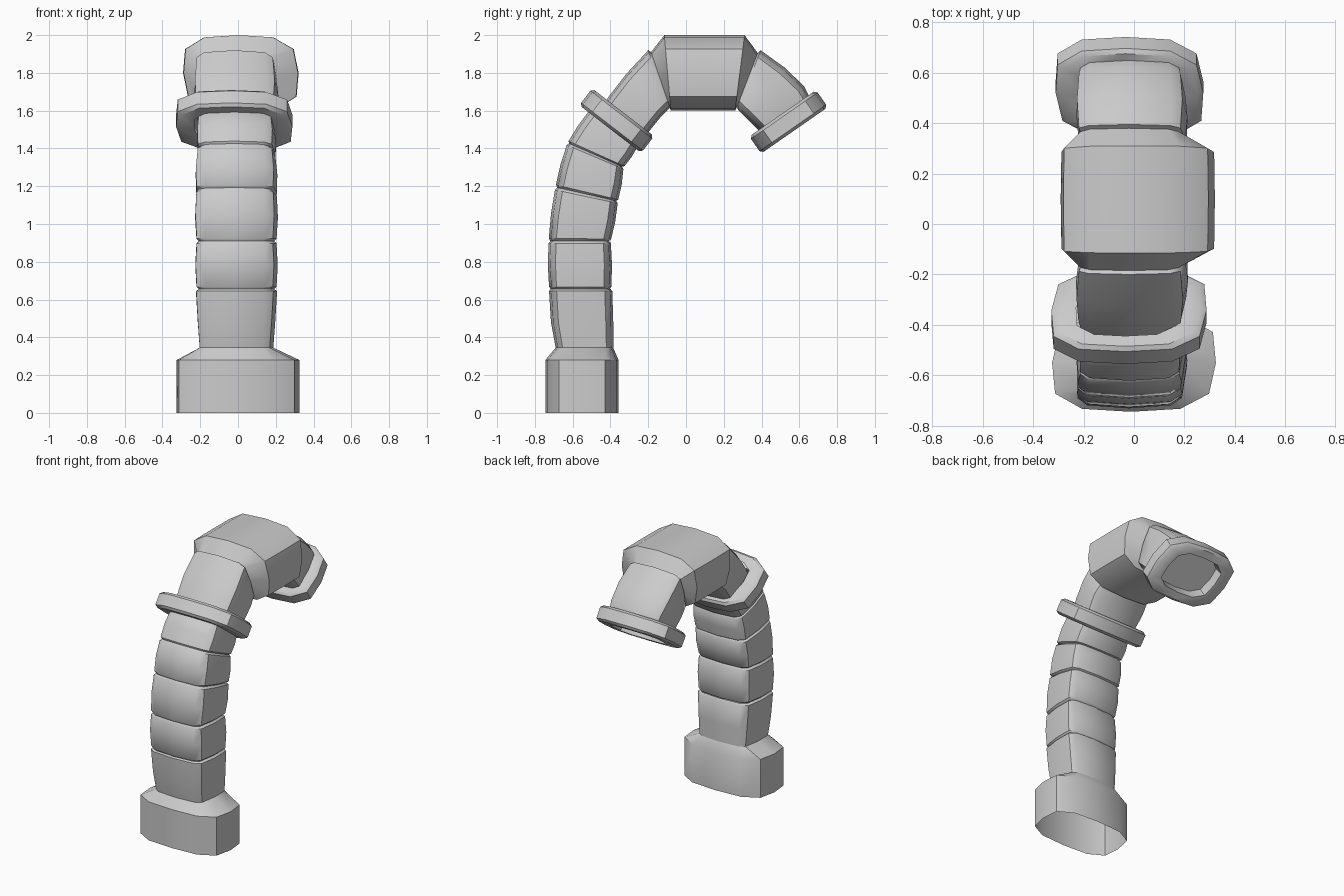
import bpy, bmesh, math
from mathutils import Vector

if "Cube" in bpy.data.objects:
    bpy.data.objects.remove(bpy.data.objects["Cube"])

# Half outlines of the cross-sections (side, outward), mirrored to a 12-sided ring
TUBE = [(0, 1), (.76, .93), (.95, .76), (1, 0), (.95, -.76), (.76, -.93), (0, -1)]
WIDE = [(0, 1), (.6, .94), (.94, .63), (1, 0), (.94, -.63), (.6, -.94), (0, -1)]


def ring(o, i, w, prof=TUBE, s=1.0, cx=-0.008, shear=0.012):
    """Section between outer and inner (y, z) points, half width w."""
    o, i = Vector(o), Vector(i)
    mid, half = (o + i) / 2, (o - i) / 2 * s
    full = prof + [(-a, b) for a, b in prof[-2:0:-1]]
    return [(cx + a * w * s - shear * b, *(mid + half * b)) for a, b in full]


def loft(name, rings, cap=False, angle=40):
    bm = bmesh.new()
    loops = [[bm.verts.new(p) for p in r] for r in rings]
    for a, b in zip(loops, loops[1:]):
        n = len(a)
        for k in range(n):
            bm.faces.new((a[k], a[(k + 1) % n], b[(k + 1) % n], b[k]))
    if cap:
        bm.faces.new(loops[-1])
    bmesh.ops.recalc_face_normals(bm, faces=bm.faces)
    me = bpy.data.meshes.new(name)
    bm.to_mesh(me)
    bm.free()
    ob = bpy.data.objects.new(name, me)
    bpy.context.collection.objects.link(ob)
    bpy.context.view_layer.objects.active = ob
    ob.select_set(True)
    bpy.ops.object.shade_smooth_by_angle(angle=math.radians(angle))
    ob.select_set(False)
    return ob


def segment(name, a, b, bulge=1.03, e=.05):
    """Tube piece between stations (outer, inner, width), grooved at both ends."""
    out = []
    for t, s in ((0, .94), (e, 1), (.5, bulge), (1 - e, 1), (1, .94)):
        o = Vector(a[0]).lerp(Vector(b[0]), t)
        i = Vector(a[1]).lerp(Vector(b[1]), t)
        out.append(ring(o, i, a[2] + (b[2] - a[2]) * t, s=s))
    return loft(name, out)


def flange(name, centre, tangent, half, w, thick, inner, cx, mouth=False):
    """Rounded collar plate around the tube; the mouth gets a shallow recess."""
    c, t = Vector(centre), Vector(tangent).normalized()
    n = Vector((-t.y, t.x))
    steps = [(-.5, inner), (-.5, .93), (-.36, 1), (.36, 1), (.5, .93), (.5, inner)]
    if mouth:
        steps += [(-.1, inner * .95)]
    rings = []
    for d, s in steps:
        p = c + t * d * thick
        rings.append(ring(p + n * half, p - n * half, w, WIDE, s, cx, .015))
    return loft(name, rings, cap=mouth)


# Base block, open underneath
loft("base", [
    ring((-.745, 0), (-.357, 0), .325, WIDE, cx=0),
    ring((-.745, .28), (-.357, .28), .325, WIDE, cx=0),
    ring((-.69, .345), (-.385, .345), .195)])

# Jointed neck
loft("neck_segment_1", [
    ring((-.69, .345), (-.385, .345), .195),
    ring((-.715, .48), (-.385, .48), .205),
    ring((-.725, .645), (-.39, .645), .215),
    ring((-.725, .655), (-.39, .655), .21, s=.95)])
stations = [
    ((-.725, .655), (-.395, .655), .212),
    ((-.728, .91), (-.398, .91), .212),
    ((-.692, 1.195), (-.36, 1.12), .214),
    ((-.628, 1.43), (-.33, 1.30), .206),
    ((-.505, 1.61), (-.25, 1.42), .200)]
for k, (a, b) in enumerate(zip(stations, stations[1:])):
    segment(f"neck_segment_{k + 2}", a, b)

# Collar, upper elbow, top block, lower elbow and mouth
flange("collar", (-.367, 1.547), (.61, .79), .207, .308, .112, .68, -.02)
loft("upper_elbow", [
    ring((-.46, 1.60), (-.235, 1.44), .2),
    ring((-.405, 1.68), (-.18, 1.51), .215),
    ring((-.32, 1.79), (-.135, 1.565), .222),
    ring((-.20, 1.92), (-.095, 1.605), .212),
    ring((-.185, 1.91), (-.085, 1.615), .205)])
loft("top_block", [
    ring((-.185, 1.91), (-.085, 1.615), .205),
    ring((-.115, 2.0), (-.08, 1.60), .303, WIDE, cx=.015),
    ring((.1, 2.0), (.1, 1.60), .306, WIDE, cx=.015),
    ring((.31, 2.0), (.26, 1.60), .303, WIDE, cx=.015),
    ring((.38, 1.905), (.27, 1.62), .205)])
loft("lower_elbow", [
    ring((.38, 1.905), (.27, 1.62), .205),
    ring((.395, 1.92), (.275, 1.605), .212),
    ring((.52, 1.83), (.33, 1.55), .22),
    ring((.625, 1.73), (.39, 1.49), .212),
    ring((.65, 1.68), (.42, 1.49), .205)])
flange("mouth", (.543, 1.541), (.57, -.82), .215, .293, .11, .68, -.018, mouth=True)
